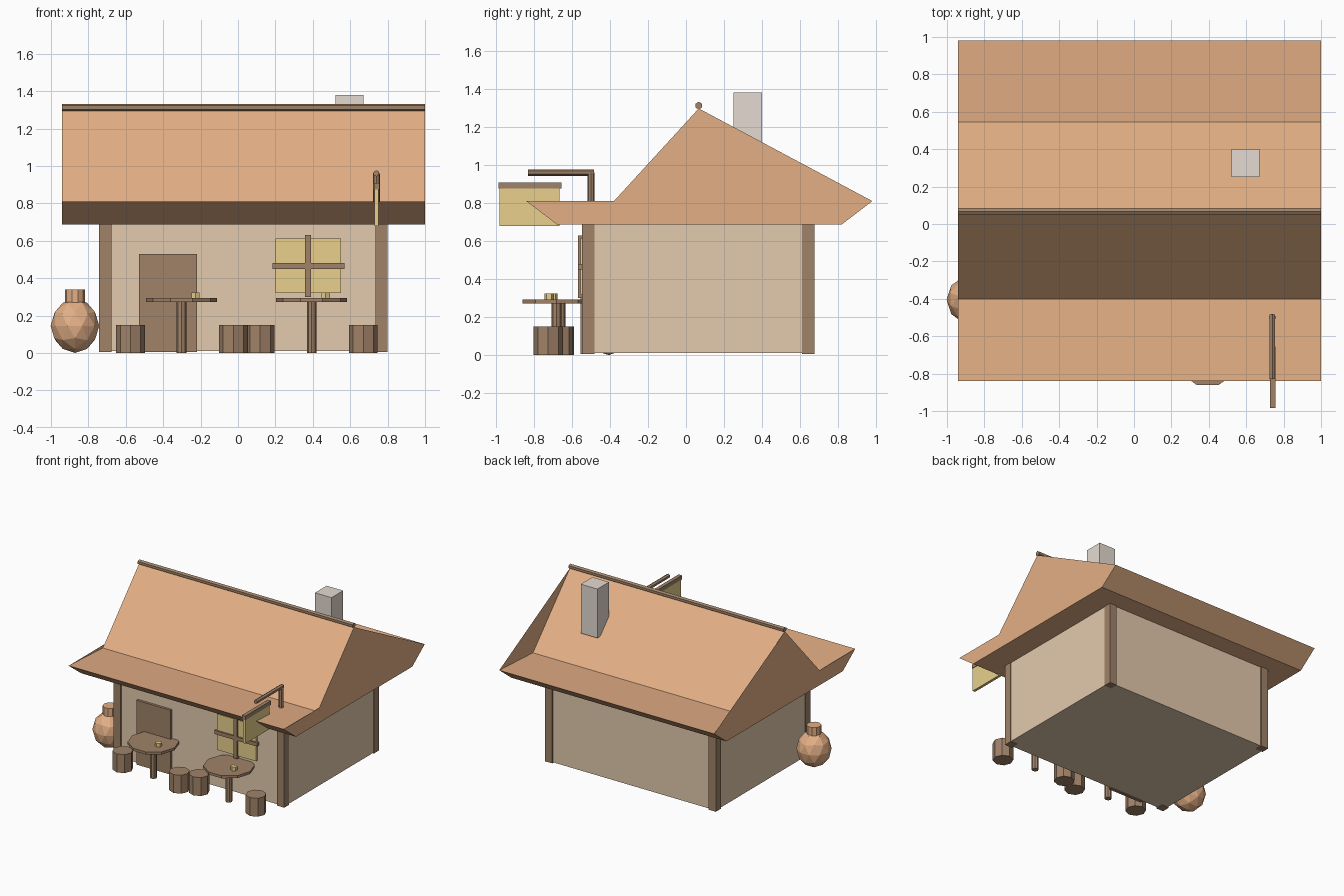
import bpy, bmesh, math
from mathutils import Vector, Matrix

if "Cube" in bpy.data.objects:
    bpy.data.objects.remove(bpy.data.objects["Cube"])


def material(name, rgb):
    m = bpy.data.materials.new(name)
    m.diffuse_color = (*rgb, 1)
    m.use_nodes = True
    m.node_tree.nodes["Principled BSDF"].inputs["Base Color"].default_value = m.diffuse_color
    return m


TILE = material("terracotta", (0.77, 0.43, 0.235))
PLASTER = material("plaster", (0.77, 0.59, 0.42))
WOOD = material("wood", (0.35, 0.225, 0.14))
STRAW = material("straw_yellow", (0.81, 0.63, 0.26))
STONE = material("stone", (0.78, 0.71, 0.64))


def finish(name, bm, mat, recalc=True):
    if recalc:
        bmesh.ops.recalc_face_normals(bm, faces=bm.faces[:])
    me = bpy.data.meshes.new(name)
    bm.to_mesh(me)
    bm.free()
    ob = bpy.data.objects.new(name, me)
    bpy.context.collection.objects.link(ob)
    me.materials.append(mat)
    return ob


def box(name, x, y, z, mat):
    bm = bmesh.new()
    bmesh.ops.create_cube(bm, size=1)
    for v in bm.verts:
        v.co = Vector(((r[0] + r[1]) / 2 + c * (r[1] - r[0])) for r, c in zip((x, y, z), v.co))
    return finish(name, bm, mat)


def rod(name, a, b, r, n, mat, turn=0.0):
    a, b = Vector(a), Vector(b)
    bm = bmesh.new()
    bmesh.ops.create_cone(bm, cap_ends=True, segments=n, radius1=r, radius2=r, depth=(b - a).length)
    # spin about its own axis, aim along the line, then place
    bm.transform(Matrix.Translation((a + b) / 2)
                 @ (b - a).to_track_quat('Z', 'Y').to_matrix().to_4x4()
                 @ Matrix.Rotation(turn, 4, 'Z'))
    return finish(name, bm, mat)


# walls and corner posts
box("walls", (-0.735, 0.795), (-0.535, 0.665), (0.01, 0.70), PLASTER)
for i, x in enumerate((-0.742, 0.735)):
    for j, y in enumerate((-0.547, 0.61)):
        box(f"corner_post_{i}{j}", (x, x + 0.065), (y, y + 0.065), (0.005, 0.70), WOOD)

# roof: extruded profile; the end caps run straight from peak to rear eave
profile = [(-0.84, 0.81), (-0.40, 0.787), (0.067, 1.297), (0.545, 0.787),
           (0.98, 0.81), (0.82, 0.688), (-0.68, 0.688)]
bm = bmesh.new()
ends = [[bm.verts.new((x, y, z)) for y, z in profile] for x in (-0.94, 1.0)]
for i in range(len(profile)):
    j = (i + 1) % len(profile)
    bm.faces.new((ends[0][i], ends[0][j], ends[1][j], ends[1][i]))
for flip, e in zip((True, False), ends):
    for ids in ((1, 4, 2), (0, 6, 5, 4)):
        bm.faces.new([e[k] for k in (ids[::-1] if flip else ids)])
finish("roof", bm, TILE, recalc=False)
rod("ridge_beam", (-0.94, 0.067, 1.312), (1.0, 0.067, 1.312), 0.02, 6, WOOD)
box("chimney", (0.52, 0.67), (0.25, 0.40), (0.98, 1.38), STONE)

# door and window
box("door", (-0.53, -0.22), (-0.555, -0.53), (0.005, 0.53), WOOD)
box("window_pane", (0.20, 0.55), (-0.555, -0.53), (0.32, 0.613), STRAW)
box("window_bar_across", (0.185, 0.57), (-0.568, -0.545), (0.45, 0.48), WOOD)
box("window_bar_upright", (0.358, 0.39), (-0.568, -0.545), (0.30, 0.63), WOOD)

# tables with a cup each
for i, (x, y) in enumerate(((-0.302, -0.66), (0.394, -0.68))):
    rod(f"table_top_{i}", (x, y, 0.272), (x, y, 0.293), 0.19, 10, WOOD, math.pi / 2)
    rod(f"table_leg_{i}", (x, y, 0.0), (x, y, 0.275), 0.026, 8, WOOD)
    rod(f"cup_{i}", (x + 0.075, y - 0.04, 0.29), (x + 0.075, y - 0.04, 0.323), 0.025, 6, STRAW)

# stools
for i, (x, y) in enumerate(((-0.575, -0.665), (-0.025, -0.72), (0.118, -0.67), (0.67, -0.725))):
    rod(f"stool_{i}", (x, y, 0.0), (x, y, 0.15), 0.077, 8, WOOD)

# jug beside the house
bm = bmesh.new()
bmesh.ops.create_icosphere(bm, subdivisions=2, radius=1)
bm.transform(Matrix.Translation((-0.872, -0.405, 0.145)) @ Matrix.Diagonal((0.13, 0.13, 0.145, 1))
             @ Matrix.Rotation(math.pi / 2, 4, 'Z'))
finish("jug_body", bm, TILE)
rod("jug_neck", (-0.872, -0.405, 0.27), (-0.872, -0.405, 0.338), 0.054, 10, TILE, math.pi / 2)

# hanging sign on its bracket
rod("sign_post", (0.74, -0.50, 0.75), (0.74, -0.50, 0.96), 0.019, 8, WOOD)
rod("sign_arm", (0.74, -0.83, 0.96), (0.74, -0.485, 0.96), 0.017, 6, WOOD)
box("sign_board", (0.73, 0.752), (-0.98, -0.665), (0.68, 0.88), STRAW)
box("sign_rail", (0.726, 0.756), (-0.985, -0.655), (0.875, 0.908), WOOD)
